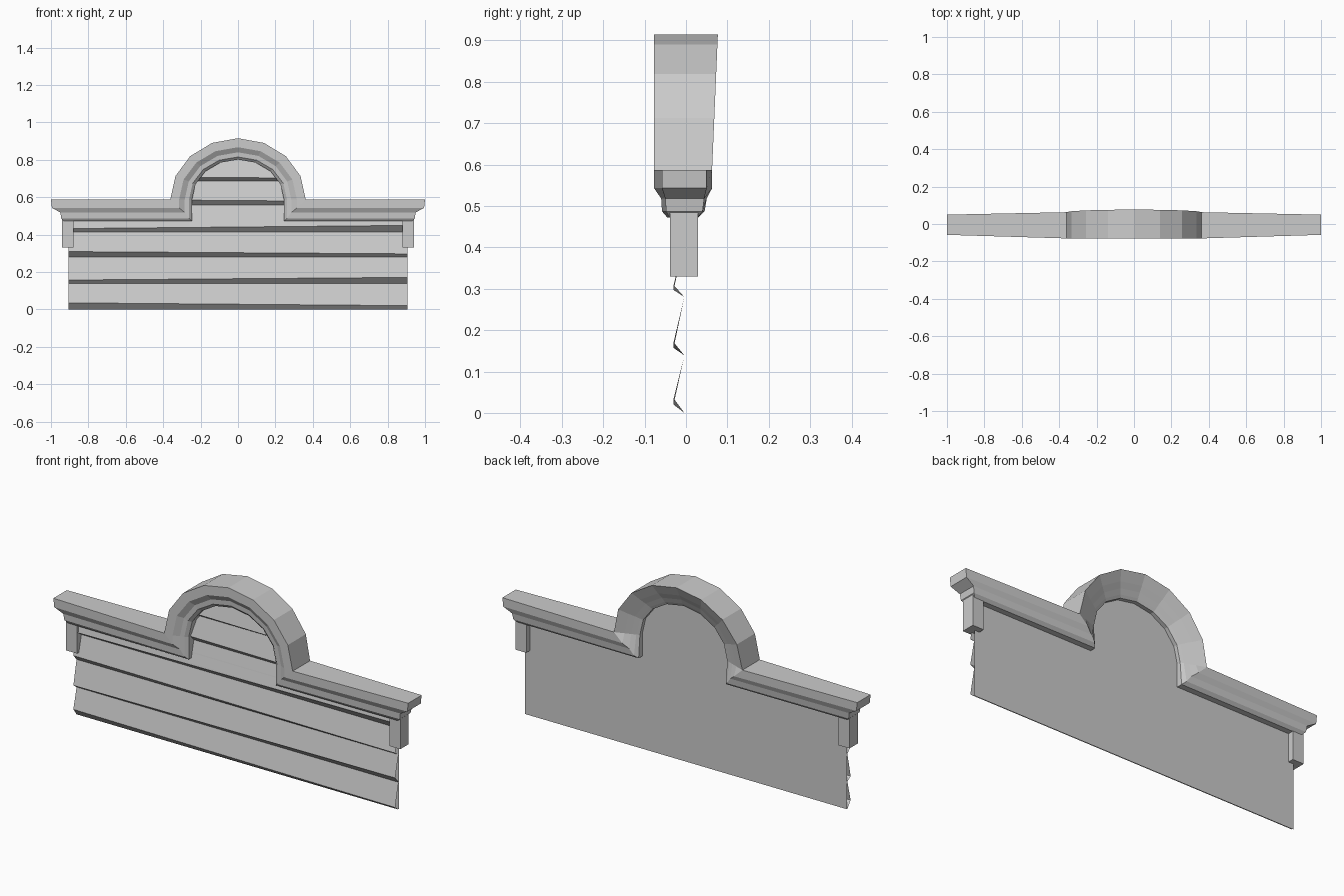
import bpy, bmesh
from math import sin, cos, radians

if "Cube" in bpy.data.objects:
    bpy.data.objects.remove(bpy.data.objects["Cube"])


def make(name, verts, faces):
    me = bpy.data.meshes.new(name)
    bm = bmesh.new()
    vs = [bm.verts.new(v) for v in verts]
    for f in faces:
        bm.faces.new([vs[i] for i in f])
    bmesh.ops.remove_doubles(bm, verts=bm.verts, dist=0.0005)
    bmesh.ops.recalc_face_normals(bm, faces=bm.faces)
    bm.to_mesh(me)
    bm.free()
    ob = bpy.data.objects.new(name, me)
    bpy.context.collection.objects.link(ob)
    return ob


SPRING = 0.587
# Moulding levels: end x, straight z, arch side radius, arch top radius,
# front y (end, middle), back y (end, middle)
LEVELS = [
    (1.00, .587, .362, .328, -.058, -.077, .050, .063),
    (.995, .543, .315, .280, -.058, -.077, .050, .063),
    (.950, .518, .285, .253, -.050, -.060, .044, .050),
    (.945, .487, .262, .228, -.048, -.058, .040, .045),
    (.930, .472, .246, .214, -.040, -.045, .028, .030),
]


def half_path(i, back):
    xe, z, rs, rt, fe, fm, be, bm_ = LEVELS[i]
    ye, ym = (be, bm_) if back else (fe, fm)
    pts = [(xe, ye, z), (rs, ym, z)]
    for k in range(5):
        a = radians(22.5 * k)
        y = ym
        if back:      # the arch back is one plain sloping band
            t = (LEVELS[0][2] - rs) / (LEVELS[0][2] - LEVELS[4][2])
            y = (.063 + .014 * sin(a)) * (1 - t) + .020 * t
        pts.append((rs * cos(a), y, SPRING + rt * sin(a)))
    return pts


def full_path(i, back):
    h = half_path(i, back)
    return h + [(-x, y, z) for x, y, z in reversed(h[:-1])]


# Cornice: straight wings and arch in one sweep, with mitred end returns
rows = [full_path(i, False) for i in range(5)] + [full_path(i, True) for i in range(4, -1, -1)]
n, m = len(rows[0]), len(rows)
cverts, index, remap = [], {}, []
for p in [p for r in rows for p in r]:
    key = tuple(round(c, 4) for c in p)
    if key not in index:
        index[key] = len(cverts)
        cverts.append(p)
    remap.append(index[key])
cfaces = []


def add(*ids):
    out = []
    for i in ids:
        if remap[i] not in out:
            out.append(remap[i])
    if len(out) > 2:
        cfaces.append(out)


for r in range(m):
    for c in range(n - 1):
        s = (r + 1) % m
        add(r * n + c, r * n + c + 1, s * n + c + 1, s * n + c)
for c in (0, n - 1):
    for r in range(4):
        add(r * n + c, (r + 1) * n + c, (m - 2 - r) * n + c, (m - 1 - r) * n + c)
make("arched_cornice", cverts, cfaces)

# Flat back panel, with its arched top tucked into the cornice
half = [(.907, 0), (.907, .50), (.27, .50)]
half += [(.27 * cos(radians(22.5 * k)), SPRING + .235 * sin(radians(22.5 * k))) for k in range(5)]
outline = half + [(-x, z) for x, z in reversed(half[:-1])]
make("back_panel", [(x, 0, z) for x, z in outline], [range(len(outline))])

# Lapped boards: base z, lip z at left and right, top z, half widths
BOARDS = [
    (.000, .035, .020, .139, .907, .907),
    (.139, .157, .171, .280, .907, .907),
    (.280, .309, .297, .414, .907, .907),
    (.414, .432, .449, .500, .907, .907),
    (.449, .449, .449, .557, .262, .262),
    (.557, .584, .580, .687, .262, .262),
    (.687, .706, .703, .820, .235, .120),
]
for k, (z0, zl, zr, z1, w0, w1) in enumerate(BOARDS):
    yt = -.018 if k == 3 else -.004
    yb = -.030 if k == 4 else -.004
    make(f"lapped_board_{k + 1}",
         [(-w0, yb, z0), (w0, yb, z0), (-w0, -.030, zl), (w0, -.030, zr),
          (-w1, yt, z1), (w1, yt, z1)],
         [(2, 3, 5, 4)] if k == 4 else [(0, 1, 3, 2), (2, 3, 5, 4)])

# End brackets under the cornice
for side, name in ((-1, "left_bracket"), (1, "right_bracket")):
    v = [(side * x, y, z) for x in (.88, .942) for y in (-.039, .029) for z in (.33, .495)]
    make(name, v, [(0, 1, 3, 2), (4, 5, 7, 6), (0, 1, 5, 4),
                   (2, 3, 7, 6), (0, 2, 6, 4), (1, 3, 7, 5)])
